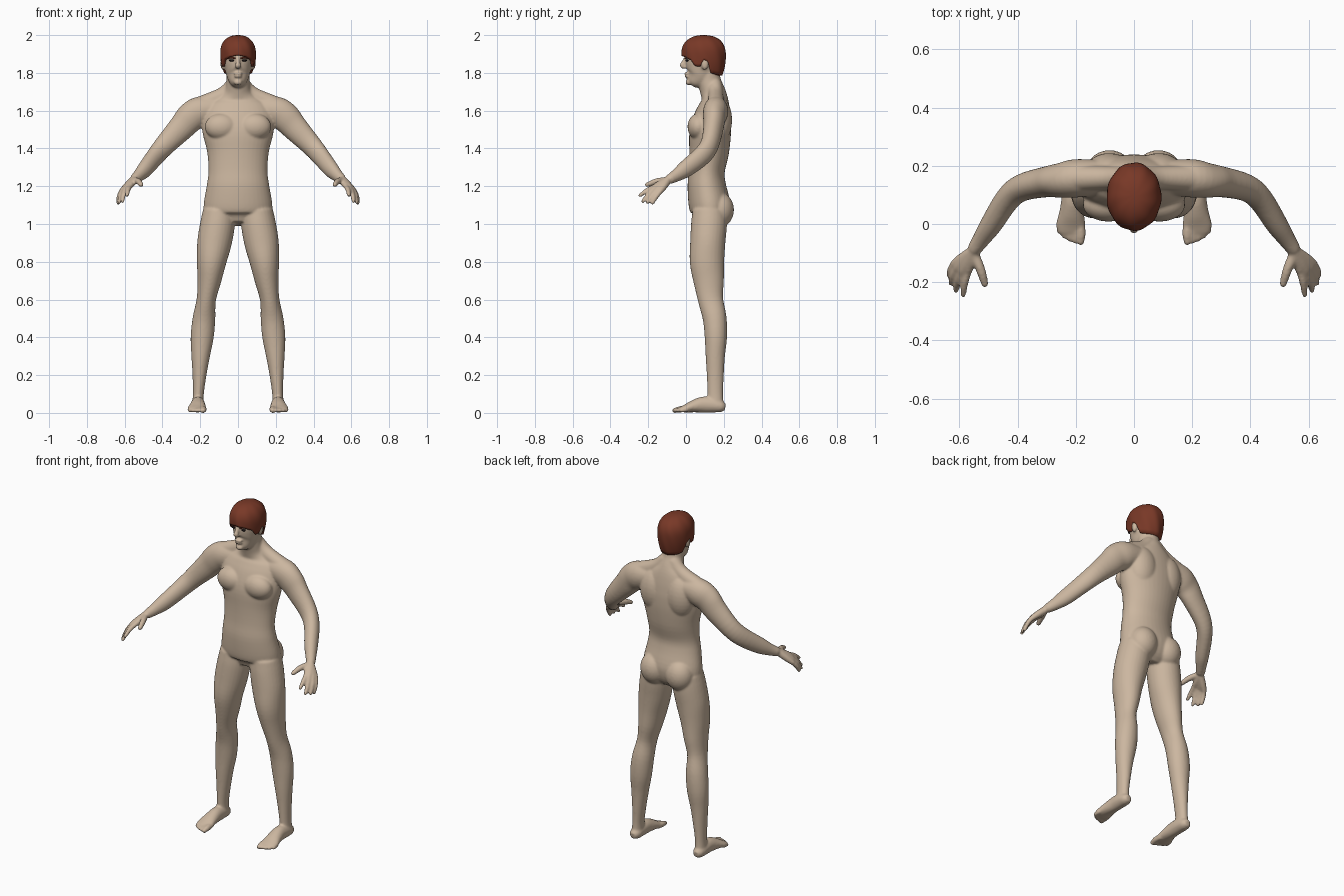
import bpy, bmesh, math
from mathutils import Vector, Matrix

cube = bpy.data.objects.get("Cube")
if cube:
    bpy.data.objects.remove(cube)


def material(name, color):
    m = bpy.data.materials.new(name)
    m.use_nodes = True
    m.diffuse_color = (*color, 1)
    m.node_tree.nodes["Principled BSDF"].inputs["Base Color"].default_value = (*color, 1)
    return m


skin = material("skin", (0.60, 0.47, 0.35))
hair_red = material("auburn hair", (0.19, 0.04, 0.02))
dark = material("dark eye", (0.015, 0.01, 0.01))


def smooth_points(points, steps=4):
    """Catmull-Rom interpolation through the section list."""
    pts = [Vector(p) for p in points]
    pts = [pts[0] * 2 - pts[1]] + pts + [pts[-1] * 2 - pts[-2]]
    out = []
    for a, b, c, d in zip(pts, pts[1:], pts[2:], pts[3:]):
        for k in range(steps):
            t = k / steps
            out.append((b * 2 + (c - a) * t + (a * 2 - b * 5 + c * 4 - d) * t * t
                        + (b * 3 - a - c * 3 + d) * t ** 3) / 2)
    return out + [pts[-2]]


def tube(bm, sections, ref, side=1, sides=28):
    """Loft ellipses (x, y, z, radius along ref, other radius)."""
    secs = smooth_points(sections)
    rings = []
    for i, s in enumerate(secs):
        lo, hi = secs[max(i - 1, 0)], secs[min(i + 1, len(secs) - 1)]
        tan = (Vector(hi[:3]) - Vector(lo[:3])).normalized()
        a = Vector(ref)
        a = (a - tan * a.dot(tan)).normalized()
        b = tan.cross(a)
        ring = []
        for k in range(sides):
            t = math.tau * k / sides
            p = Vector(s[:3]) + a * s[3] * math.cos(t) + b * s[4] * math.sin(t)
            ring.append(bm.verts.new((p.x * side, p.y, p.z)))
        rings.append(ring)
    for r, q in zip(rings, rings[1:]):
        for k in range(sides):
            n = (k + 1) % sides
            bm.faces.new((r[k], r[n], q[n], q[k]))
    bm.faces.new(rings[0][::-1])
    bm.faces.new(rings[-1])


def blob(bm, center, radii, side=1):
    c = Vector((center[0] * side, center[1], center[2]))
    bmesh.ops.create_uvsphere(bm, u_segments=28, v_segments=16, radius=1,
                              matrix=Matrix.Translation(c) @ Matrix.Diagonal((*radii, 1)))


def digit(bm, points, r, side):
    """Finger or toe with a rounded tip."""
    radii = [r * 1.15] * (len(points) - 1) + [r * 0.9]
    tube(bm, [(*p, q, q) for p, q in zip(points, radii)], (0.3, 0, 1), side, 14)
    blob(bm, points[-1], (r * 0.9,) * 3, side)


def finish(name, bm, mat):
    bmesh.ops.recalc_face_normals(bm, faces=bm.faces)
    mesh = bpy.data.meshes.new(name)
    bm.to_mesh(mesh)
    bm.free()
    mesh.materials.append(mat)
    mesh.shade_smooth()
    ob = bpy.data.objects.new(name, mesh)
    bpy.context.scene.collection.objects.link(ob)
    return ob


X, Z = (1, 0, 0), (0, 0, 1)
body = bmesh.new()

# Torso and neck: y, z, half width, half depth
torso = [(.12, 1.0, .1, .06), (.13, 1.05, .17, .095), (.125, 1.1, .182, .11),
         (.11, 1.2, .166, .102), (.11, 1.28, .156, .095), (.122, 1.38, .163, .105),
         (.128, 1.48, .187, .11), (.14, 1.56, .19, .1), (.15, 1.62, .17, .083),
         (.152, 1.66, .13, .07), (.142, 1.7, .078, .066), (.125, 1.75, .062, .062),
         (.115, 1.81, .06, .06)]
tube(body, [(0, *t) for t in torso], X, sides=40)

# Head: y, z, half width, half depth
head = [(.03, 1.735, .02, .022), (.04, 1.748, .038, .04), (.068, 1.78, .058, .07),
        (.083, 1.82, .069, .087), (.09, 1.86, .076, .094), (.098, 1.9, .082, .104),
        (.1, 1.95, .075, .092), (.1, 1.98, .045, .055)]
tube(body, [(0, *h) for h in head], X)
tube(body, [(0, .004, 1.888, .009, .01), (0, -.01, 1.86, .011, .012),
            (0, -.02, 1.838, .016, .013), (0, -.002, 1.826, .012, .008)], X, sides=16)
blob(body, (0, .004, 1.796), (.026, .014, .008))
blob(body, (0, .006, 1.782), (.022, .014, .008))
blob(body, (0, .014, 1.75), (.022, .017, .016))

# Leg and arm sections
leg = [(.1, .125, 1.07, .085, .09), (.108, .122, 1.0, .092, .095),
       (.125, .115, .9, .091, .093), (.14, .111, .8, .078, .091),
       (.152, .12, .7, .063, .081), (.168, .13, .6, .051, .067),
       (.18, .152, .5, .06, .063), (.19, .158, .4, .061, .059),
       (.198, .155, .3, .049, .051), (.204, .155, .2, .037, .045),
       (.21, .155, .1, .029, .041), (.212, .157, .03, .032, .043)]
foot = [(.212, .208, .03, .018, .018), (.212, .185, .034, .032, .031),
        (.212, .14, .042, .036, .04), (.212, .09, .044, .037, .042),
        (.214, .04, .035, .043, .033), (.217, 0, .024, .05, .022),
        (.217, -.03, .017, .045, .014)]
arm = [(.12, .16, 1.61, .065, .06), (.2, .157, 1.595, .08, .066),
       (.25, .15, 1.565, .079, .06), (.3, .145, 1.51, .07, .053),
       (.385, .125, 1.42, .057, .047), (.435, .085, 1.362, .053, .043),
       (.49, 0, 1.293, .046, .038), (.525, -.052, 1.257, .034, .03),
       (.55, -.088, 1.236, .026, .025)]
knuckles = [(.571, -.163, 1.2), (.591, -.163, 1.194), (.608, -.152, 1.182), (.619, -.138, 1.17)]
tips = [(.587, -.243, 1.152), (.612, -.228, 1.12), (.629, -.203, 1.115), (.634, -.177, 1.112)]
wrist = Vector((.553, -.092, 1.235))

for s in (1, -1):
    tube(body, leg, X, s)
    tube(body, foot, X, s)
    tube(body, arm, Z, s)
    # Muscle masses: chest, buttock, upper back, trapezius
    blob(body, (.088, .066, 1.515), (.088, .058, .07), s)
    blob(body, (.084, .178, 1.075), (.082, .076, .092), s)
    blob(body, (.085, .17, 1.55), (.09, .074, .13), s)
    tube(body, [(.02, .15, 1.74, .04, .04), (.08, .158, 1.68, .045, .04),
                (.2, .157, 1.63, .045, .045)], Z, s)
    # Ear
    blob(body, (.08, .1, 1.848), (.013, .02, .033), s)
    # Fingers with their palm bones, then the thumb
    for knuckle, tip in zip(knuckles, tips):
        k, t = Vector(knuckle), Vector(tip)
        tube(body, [(*wrist, .022, .018), (*(wrist.lerp(k, .6)), .019, .019),
                    (*k, .015, .015)], Z, s, 14)
        digit(body, [k, k.lerp(t, .5) + Vector((.003, 0, .004)), t], .0115, s)
    digit(body, [wrist, (.527, -.158, 1.225), (.513, -.205, 1.208)], .0145, s)
    # Toes
    for i in range(5):
        x = .183 + .021 * i - .0007 * i * i
        r = .015 if i == 0 else .0115
        y = -.06 + .0022 * i * i
        digit(body, [(x + .004, .01, .02), (x, y + .03, .019), (x, y, .0125)], r, s)

ob = finish("body", body, skin)
fuse = ob.modifiers.new("fuse", "REMESH")
fuse.mode = "VOXEL"
fuse.voxel_size = .006
fuse.use_smooth_shade = True
soften = ob.modifiers.new("soften", "SMOOTH")
soften.factor = .5
soften.iterations = 7

# Hair cap: columns run from the crown down to a varying hairline
hairline = [(0, 1.893), (.5, 1.885), (.95, 1.868), (1.15, 1.835), (1.4, 1.835),
            (1.55, 1.87), (1.8, 1.86), (1.98, 1.80), (2.5, 1.788), (math.pi, 1.785)]


def line_z(t):
    for (a, za), (b, zb) in zip(hairline, hairline[1:]):
        if t <= b:
            return za + (zb - za) * (t - a) / (b - a)
    return hairline[-1][1]


hair = bmesh.new()
columns, rows = 72, 18
crown = hair.verts.new((0, .1, 2.0))
grid = []
for i in range(columns):
    t = math.tau * i / columns - math.pi
    bottom = line_z(abs(t))
    col = []
    for j in range(1, rows + 2):
        f = min(j / rows, 1)
        z = 2.0 - (2.0 - bottom) * f ** 1.7
        h = (z - 1.9) / .1
        w = (1 - h ** 2.3) ** (1 / 2.3) if h > 0 else 1 - .13 * h * h
        w *= 1 + .012 * math.sin(9 * t + 30 * z)
        if j > rows:
            w *= .84
        col.append(hair.verts.new((.094 * w * math.sin(t), .094 - .117 * w * math.cos(t), z)))
    grid.append(col)
for i in range(columns):
    a, b = grid[i], grid[(i + 1) % columns]
    hair.faces.new((crown, a[0], b[0]))
    for j in range(rows):
        hair.faces.new((a[j], a[j + 1], b[j + 1], b[j]))
finish("hair", hair, hair_red)

# Eyes and eyebrows
eyes, brows = bmesh.new(), bmesh.new()
for s in (1, -1):
    blob(eyes, (.033, .006, 1.866), (.014, .008, .006), s)
    tube(brows, [(.014, -.004, 1.876, .004, .005), (.034, .005, 1.881, .005, .005),
                 (.056, .022, 1.876, .003, .005)], Z, s, 10)
finish("eyes", eyes, dark)
finish("eyebrows", brows, hair_red)
